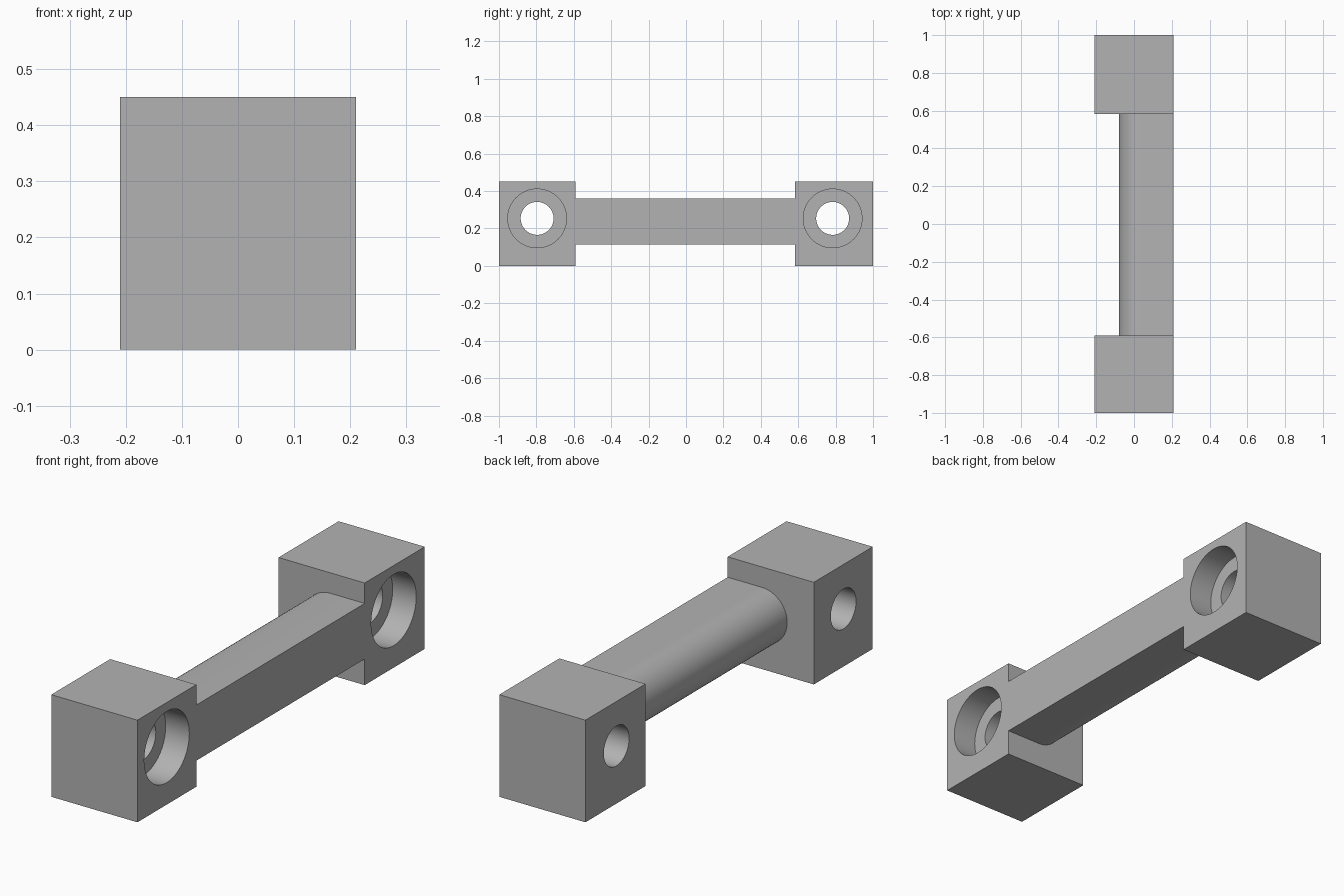
import bpy
import bmesh
from math import cos, sin, pi, radians
from mathutils import Matrix, Vector

if "Cube" in bpy.data.objects:
    bpy.data.objects.remove(bpy.data.objects["Cube"], do_unlink=True)

SIDE = 0.21            # half width, and the flush side of the bar
HEIGHT = 0.45
BAR_LOW, BAR_HIGH = 0.115, 0.36
HOLE_Z = 0.254
BORE_DEPTH = 0.115

grey = bpy.data.materials.new("plain_grey")
grey.use_nodes = True
grey.diffuse_color = (0.45, 0.45, 0.45, 1)
grey.node_tree.nodes["Principled BSDF"].inputs["Base Color"].default_value = grey.diffuse_color


def make_object(name, bm):
    bmesh.ops.recalc_face_normals(bm, faces=bm.faces)
    mesh = bpy.data.meshes.new(name)
    bm.to_mesh(mesh)
    bm.free()
    mesh.materials.append(grey)
    obj = bpy.data.objects.new(name, mesh)
    bpy.context.collection.objects.link(obj)
    return obj


def block(name, y0, y1):
    bm = bmesh.new()
    place = Matrix.Translation((0, (y0 + y1) / 2, HEIGHT / 2))
    scale = Matrix.Diagonal((2 * SIDE, y1 - y0, HEIGHT, 1))
    bmesh.ops.create_cube(bm, size=1, matrix=place @ scale)
    return make_object(name, bm)


def round_cutter(name, y, radius, x0, x1):
    bm = bmesh.new()
    place = Matrix.Translation(((x0 + x1) / 2, y, HOLE_Z))
    bmesh.ops.create_cone(bm, cap_ends=True, segments=64, radius1=radius, radius2=radius,
                          depth=x1 - x0, matrix=place @ Matrix.Rotation(pi / 2, 4, "Y"))
    return make_object(name, bm)


def combine(body, other, operation):
    mod = body.modifiers.new(other.name, "BOOLEAN")
    mod.object, mod.operation, mod.solver = other, operation, "EXACT"
    bpy.context.view_layer.objects.active = body
    bpy.ops.object.modifier_apply(modifier=mod.name)
    bpy.data.objects.remove(other, do_unlink=True)


# Bar: flat on one side, half round on the other, running into both blocks
bm = bmesh.new()
r = (BAR_HIGH - BAR_LOW) / 2
centre_x, centre_z = -0.08 + r, BAR_LOW + r
profile = [(SIDE, BAR_LOW), (SIDE, BAR_HIGH)]
for i in range(33):
    a = pi / 2 + pi * i / 32
    profile.append((centre_x + r * cos(a), centre_z + r * sin(a)))
end = bm.faces.new([bm.verts.new((x, -0.61, z)) for x, z in profile])
grown = bmesh.ops.extrude_face_region(bm, geom=[end], use_keep_orig=True)
verts = [v for v in grown["geom"] if isinstance(v, bmesh.types.BMVert)]
bmesh.ops.translate(bm, verts=verts, vec=Vector((0, 1.21, 0)))
body = make_object("handle_with_end_blocks", bm)

# End blocks
combine(body, block("front_block", -1, -0.59), "UNION")
combine(body, block("back_block", 0.582, 1), "UNION")

# Stepped screw holes
for y in (-0.796, 0.784):
    combine(body, round_cutter("through_hole", y, 0.088, -0.4, 0.4), "DIFFERENCE")
    combine(body, round_cutter("counterbore", y, 0.157, SIDE - BORE_DEPTH, 0.4), "DIFFERENCE")

# Smooth round surfaces, sharp edges elsewhere
bpy.ops.object.select_all(action="DESELECT")
body.select_set(True)
bpy.context.view_layer.objects.active = body
bpy.ops.object.shade_smooth_by_angle(angle=radians(30))
